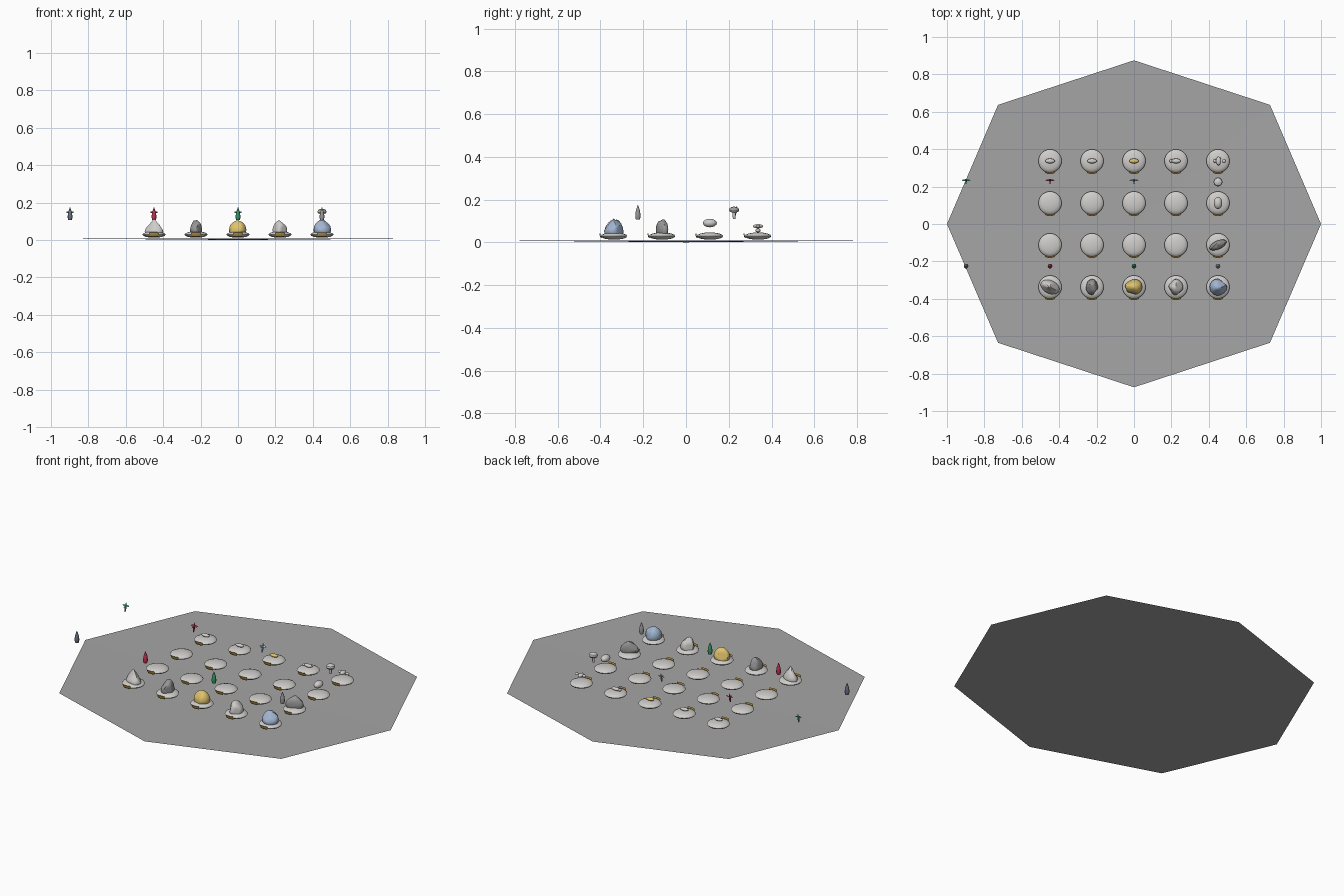
import bpy, bmesh, math, random
from mathutils import Vector, Matrix

if "Cube" in bpy.data.objects:
    bpy.data.objects.remove(bpy.data.objects["Cube"])

random.seed(4)


def material(name, r, g, b):
    m = bpy.data.materials.new(name)
    m.diffuse_color = tuple((c / 255) ** 2.2 for c in (r, g, b)) + (1,)
    m.use_nodes = True
    m.node_tree.nodes["Principled BSDF"].inputs["Base Color"].default_value = m.diffuse_color
    return m


FLOOR = material("floor grey", 164, 164, 164)
PALE = material("pale stone", 206, 204, 201)
DARK = material("dark stone", 150, 150, 150)
GOLD = material("gold", 222, 194, 108)
OCHRE = material("ochre plate", 186, 148, 62)
BLUE = material("soft blue", 160, 180, 208)
RED = material("crimson", 188, 52, 82)
GREEN = material("deep green", 56, 150, 98)
SLATE = material("slate", 106, 112, 130)
MINT = material("mint green", 85, 200, 142)


def finish(name, bm, mat, loc=(0, 0, 0), smooth=None):
    bmesh.ops.recalc_face_normals(bm, faces=bm.faces)
    me = bpy.data.meshes.new(name)
    bm.to_mesh(me)
    bm.free()
    me.materials.append(mat)
    ob = bpy.data.objects.new(name, me)
    ob.location = loc
    bpy.context.collection.objects.link(ob)
    if smooth:
        bpy.ops.object.select_all(action='DESELECT')
        ob.select_set(True)
        bpy.context.view_layer.objects.active = ob
        bpy.ops.object.shade_smooth_by_angle(angle=math.radians(smooth))
    return ob


def lathe(name, profile, mat, loc, sides=24, smooth=40):
    bm = bmesh.new()
    verts = [bm.verts.new((r, 0, z)) for r, z in profile]
    edges = [bm.edges.new(p) for p in zip(verts, verts[1:])]
    bmesh.ops.spin(bm, geom=verts + edges, cent=(0, 0, 0), axis=(0, 0, 1),
                   angle=math.tau, steps=sides)
    bmesh.ops.remove_doubles(bm, verts=bm.verts, dist=1e-5)
    return finish(name, bm, mat, loc, smooth)


def ellipsoid(bm, size, loc=(0, 0, 0), tilt=0, segs=14):
    m = (Matrix.Translation(loc) @ Matrix.Rotation(math.radians(tilt), 4, 'X')
         @ Matrix.Diagonal((*size, 1)))
    bmesh.ops.create_uvsphere(bm, u_segments=segs, v_segments=8, radius=0.5,
                              matrix=m)


def pebble(name, size, mat, loc, segs=14):
    bm = bmesh.new()
    ellipsoid(bm, size, segs=segs)
    return finish(name, bm, mat, loc, 60)


def rock(name, size, mat, loc, turn=0, taper=0.0):
    """Sphere flattened by random planes, fitted to size; loc is the base."""
    bm = bmesh.new()
    bmesh.ops.create_icosphere(bm, subdivisions=3, radius=1)
    for i in range(9):
        n = Vector((random.uniform(-1, 1), random.uniform(-1, 1),
                    random.uniform(-.1, 1))).normalized()
        d = random.uniform(0.76, 0.9)
        for v in bm.verts:
            over = v.co.dot(n) - d
            if over > 0:
                v.co -= n * over
    for v in bm.verts:
        v.co.z = max(v.co.z, -.4)
        k = 1 - taper * (v.co.z + .4) / 1.4
        v.co.x *= k
        v.co.y *= k
    for a in range(3):
        lo = min(v.co[a] for v in bm.verts)
        hi = max(v.co[a] for v in bm.verts)
        for v in bm.verts:
            t = (v.co[a] - lo) / (hi - lo)
            v.co[a] = (t if a == 2 else t - 0.5) * size[a]
    bmesh.ops.rotate(bm, verts=bm.verts, cent=(0, 0, 0),
                     matrix=Matrix.Rotation(math.radians(turn), 3, 'Z'))
    return finish(name, bm, mat, loc, 35)


# Shallow octagonal floor, dipping slightly to its centre
bm = bmesh.new()
rim = [bm.verts.new((x, y, 0.008)) for x, y in
       [(1, 0), (.727, .637), (0, .875), (-.727, .637),
        (-1, 0), (-.727, -.635), (0, -.873), (.727, -.635)]]
mid = bm.verts.new((0, 0, 0))
for a, b in zip(rim, rim[1:] + rim[:1]):
    bm.faces.new((a, b, mid))
finish("floor", bm, FLOOR)

# Grid of flattened round pedestals, each with a small curved plate in front
XS = [-.449, -.2245, 0, .2245, .449]
YS = [-.337, -.112, .112, .337]
for y in YS:
    for x in XS:
        pebble("pedestal", (.124, .124, .034), PALE, (x, y, .029), 28)
        bm = bmesh.new()
        rows = []
        for r, z in [(.061, .020), (.066, .028), (.068, .040)]:
            rows.append([bm.verts.new((r * math.sin(t), -r * math.cos(t), z))
                         for t in [math.radians(a) for a in range(-21, 22, 7)]])
        for lo, hi in zip(rows, rows[1:]):
            for i in range(len(lo) - 1):
                bm.faces.new((lo[i], lo[i + 1], hi[i + 1], hi[i]))
        finish("label_plate", bm, OCHRE, (x, y, 0), 40)

# Front row of rocks and the dark slab behind
rock("pointed_rock", (.105, .07, .073), PALE, (-.449, -.337, .038), -25, .65)
rock("dark_rock", (.064, .085, .068), DARK, (-.2245, -.337, .038), 0, .05)
rock("gold_rock", (.09, .082, .066), GOLD, (0, -.337, .038), 15, .1)
rock("pale_rock", (.076, .085, .066), PALE, (.2245, -.337, .038), 10, .2)
rock("blue_rock", (.09, .09, .068), BLUE, (.449, -.337, .038), 30, .05)
rock("dark_slab", (.098, .046, .068), DARK, (.449, -.112, .038), 25, .05)

# Hovering pebble and the low pebbles of the back row
pebble("hovering_pebble", (.045, .065, .04), PALE, (.449, .112, .09))
for x, mat in zip(XS[:4], (PALE, PALE, GOLD, PALE)):
    pebble("small_pebble", (.052, .026, .018), mat, (x, .337, .055))
pebble("pebble_side", (.015, .02, .014), PALE, (.197, .337, .055))
pebble("small_pebble", (.028, .048, .02), PALE, (.452, .337, .075))
for dx in (-.017, .032):
    pebble("pebble_side", (.02, .02, .014), PALE, (.449 + dx, .337, .075))

# Floating bullet-shaped markers
BULLET = [(0, .107), (.010, .107), (.0125, .118), (.0125, .130), (.010, .147),
          (.005, .163), (.002, .172), (0, .174)]
for x, mat in ((-.898, SLATE), (-.449, RED), (0, GREEN), (.449, DARK)):
    lathe("bullet", BULLET, mat, (x, -.225, 0), sides=10)

# Floating crosses: slim body, wings tilted upward and a short beak
for x, mat in ((-.898, MINT), (-.449, RED), (0, BLUE)):
    bm = bmesh.new()
    ellipsoid(bm, (.009, .011, .056), (0, 0, .140), -12, 8)
    ellipsoid(bm, (.046, .014, .005), (0, .003, .149), 35, 8)
    ellipsoid(bm, (.008, .024, .007), (0, -.006, .146), 0, 8)
    finish("cross", bm, mat, (x, .231, 0), 60)

# Floating mushroom shape
CAP = [(0, .108), (.006, .110), (.007, .125), (.007, .139), (.020, .142),
       (.024, .150), (.021, .160), (.012, .165), (0, .167)]
lathe("mushroom", CAP, PALE, (.449, .225, 0), sides=14)
